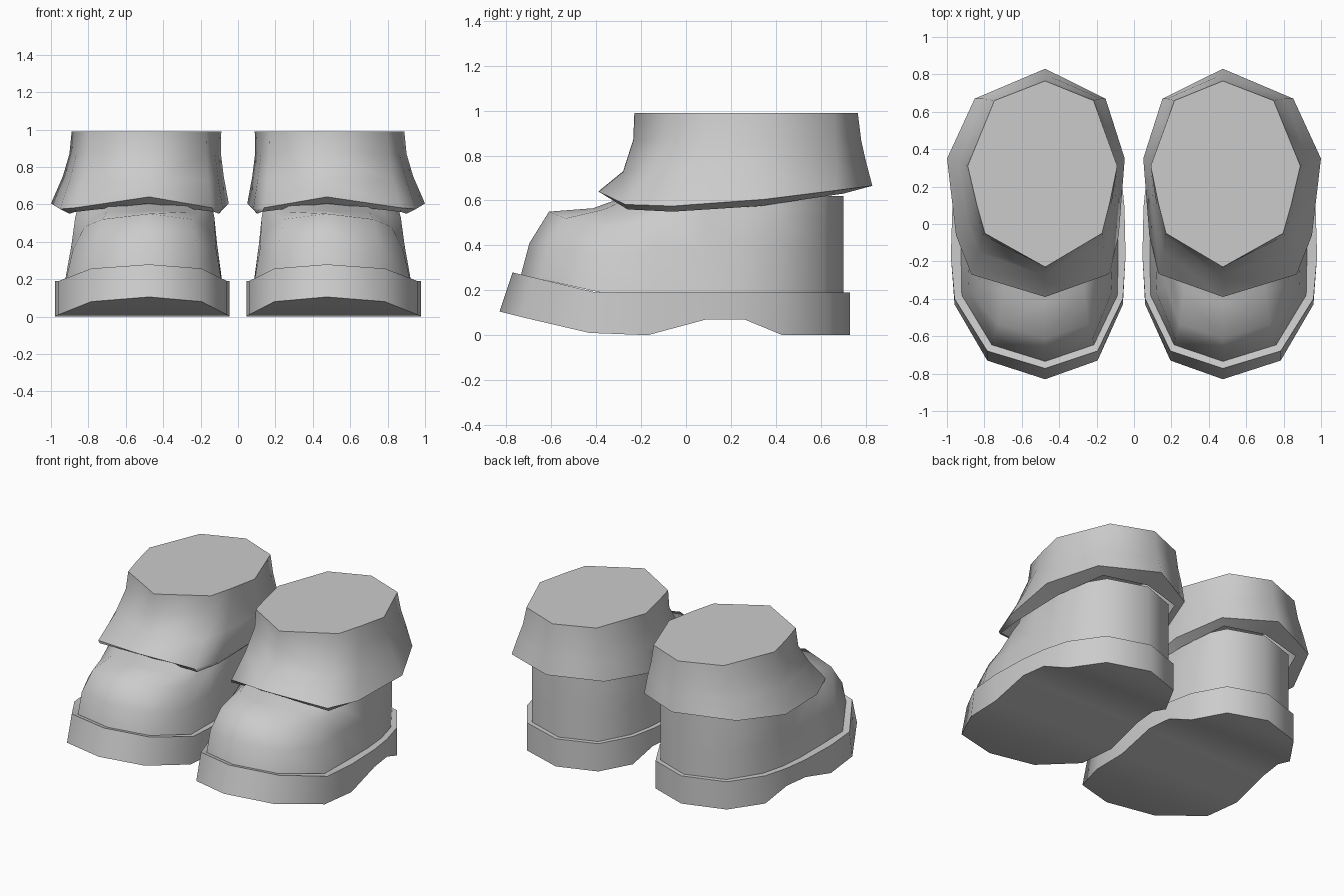
import bpy
import bmesh
import math

cube = bpy.data.objects.get("Cube")
if cube:
    bpy.data.objects.remove(cube, do_unlink=True)

GREY = (0.6, 0.6, 0.6, 1.0)
grey = bpy.data.materials.new("plain_grey")
grey.use_nodes = True
grey.diffuse_color = GREY
grey.node_tree.nodes["Principled BSDF"].inputs["Base Color"].default_value = GREY

MIDDLE = 0.475  # x of each boot's centre line


def loft(name, side, rings, cap_bottom=True, cap_top=True):
    """Skin rings of (y, half width, z, lean) stations listed heel to toe."""
    bm = bmesh.new()
    loops = []
    for ring in rings:
        outer, inner = [], []
        for y, half, z, lean in ring:
            shift = MIDDLE + lean * half * half
            outer.append(bm.verts.new((side * (shift + half), y, z)))
            if half > 0:
                inner.append(bm.verts.new((side * (shift - half), y, z)))
        loops.append(outer + inner[::-1])
    count = len(loops[0])
    for low, high in zip(loops, loops[1:]):
        for i in range(count):
            j = (i + 1) % count
            bm.faces.new((low[i], low[j], high[j], high[i]))

    # caps are made of strips running across the boot
    for loop, wanted in ((loops[0], cap_bottom), (loops[-1], cap_top)):
        if wanted:
            for i in range(count // 2):
                strip = [loop[i], loop[i + 1], loop[-i - 1], loop[-i % count]]
                bm.faces.new(list(dict.fromkeys(strip)))
    bmesh.ops.recalc_face_normals(bm, faces=bm.faces[:])
    mesh = bpy.data.meshes.new(name)
    bm.to_mesh(mesh)
    bm.free()
    mesh.materials.append(grey)
    obj = bpy.data.objects.new(name, mesh)
    bpy.context.collection.objects.link(obj)
    bpy.ops.object.select_all(action="DESELECT")
    obj.select_set(True)
    bpy.context.view_layer.objects.active = obj
    bpy.ops.object.shade_smooth_by_angle(angle=math.radians(60))


# sole outline: y, half width and tread height, heel to toe
SOLE = [(0.73, 0, 0), (0.64, 0.27, 0), (0.43, 0.40, 0), (0.26, 0.44, 0.07),
        (0.09, 0.46, 0.07), (-0.17, 0.467, 0), (-0.43, 0.45, 0.01),
        (-0.73, 0.295, 0.08), (-0.83, 0, 0.105)]
SOLE_LEAN = 0.17


def sole_top(y):
    return 0.19 + max(0, -0.4 - y) * 0.24


def sole_rings():
    bottom = [(y, half, z, SOLE_LEAN) for y, half, z in SOLE]
    top = []
    for y, half, _ in SOLE:
        y = y if y > -0.2 else y * 0.93
        top.append((y, half, sole_top(y), SOLE_LEAN))
    return [bottom, top]


def upper_ring(toe_scale, limit, toe_width, heights):
    """Ring inset from the sole; heights are side, toe side, toe corner, tip."""
    ring = []
    for i, (y, half, _) in enumerate(SOLE):
        toe = max(0, i - 5)
        y *= toe_scale if y < 0 else 0.96
        half = min(half * 0.925, limit) * (toe_width if toe else 1)
        z = heights[toe] if heights else sole_top(y)
        ring.append((y, half, z, SOLE_LEAN))
    return ring


def upper_rings():
    return [upper_ring(0.885, 0.42, 1, None),
            upper_ring(0.84, 0.39, 0.98, (0.38, 0.36, 0.39, 0.41)),
            upper_ring(0.735, 0.372, 0.88, (0.53, 0.48, 0.52, 0.55)),
            upper_ring(0.50, 0.365, 0.80, (0.56, 0.55, 0.56, 0.565)),
            upper_ring(0.35, 0.36, 0.75, (0.62, 0.61, 0.61, 0.61))]


# cuff: each ring is heel, heel corner, side, front side, front corner, front
def cuff_ring(lean, ys, halves, zs):
    return [(y, half, z, lean) for y, half, z in zip(ys, halves, zs)]


def cuff_rings():
    flat = [0.99] * 6
    inner = cuff_ring(0.17, (0.70, 0.63, 0.33, -0.06, -0.26, -0.33),
                      (0, 0.29, 0.385, 0.40, 0.37, 0),
                      (0.63, 0.62, 0.575, 0.55, 0.56, 0.605))
    lip = cuff_ring(0.22, (0.83, 0.67, 0.35, -0.06, -0.27, -0.39),
                    (0, 0.35, 0.475, 0.435, 0.365, 0),
                    (0.665, 0.645, 0.605, 0.575, 0.582, 0.64))
    waist = cuff_ring(0.17, (0.80, 0.67, 0.33, 0.03, -0.15, -0.28),
                      (0, 0.315, 0.43, 0.395, 0.335, 0),
                      (0.78, 0.77, 0.75, 0.74, 0.73, 0.73))
    neck = cuff_ring(0.13, (0.78, 0.665, 0.32, 0.09, -0.06, -0.235),
                     (0, 0.285, 0.405, 0.37, 0.32, 0), [0.87] * 6)
    rim = cuff_ring(0.09, (0.765, 0.66, 0.31, 0.11, -0.05, -0.23),
                    (0, 0.265, 0.40, 0.356, 0.313, 0), flat)
    return [inner, lip, waist, neck, rim]


for label, side in (("left", 1), ("right", -1)):
    loft(label + "_sole", side, sole_rings())
    loft(label + "_boot_upper", side, upper_rings())
    loft(label + "_cuff", side, cuff_rings(), cap_bottom=False)
